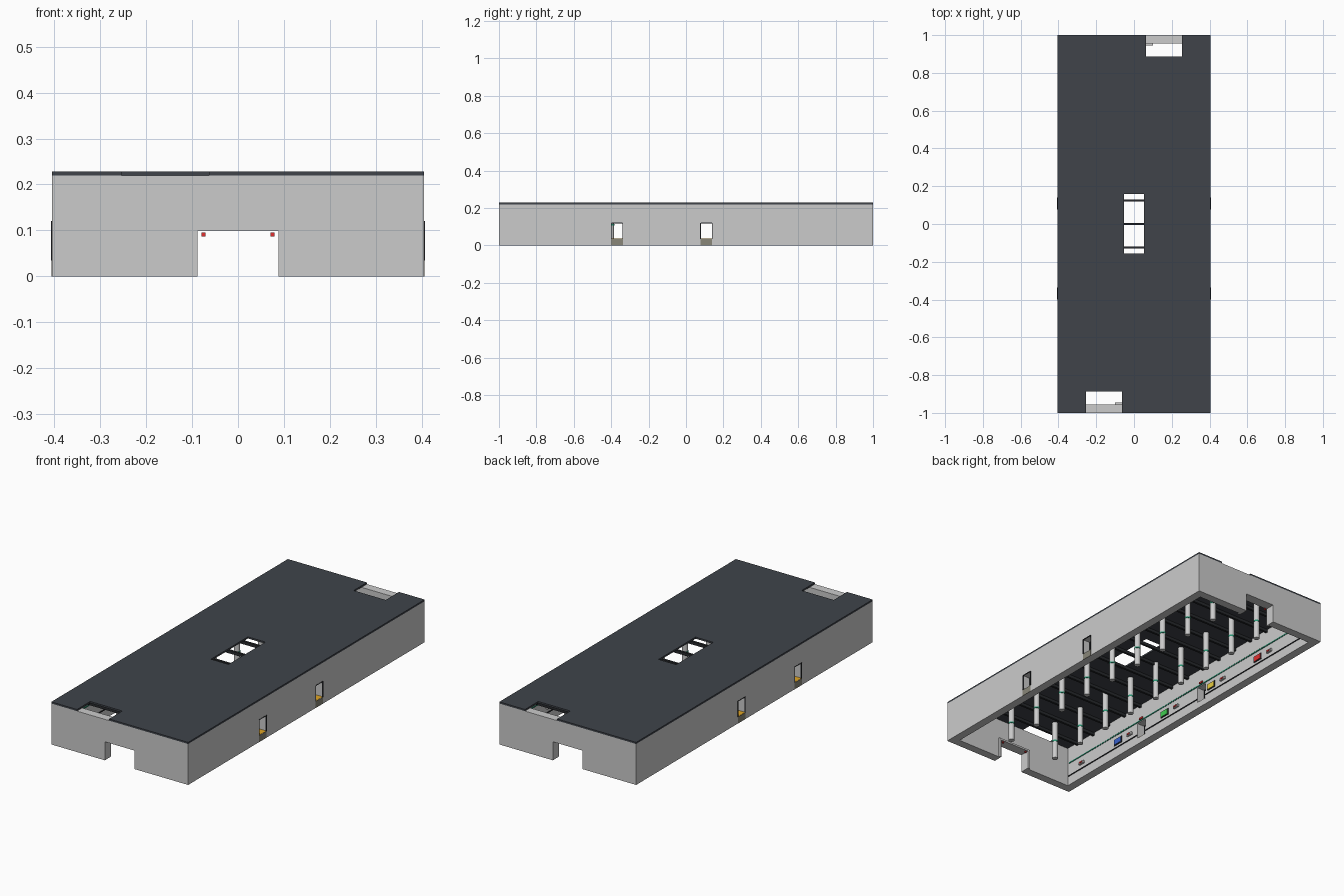
import bpy, bmesh
from mathutils import Matrix, Vector

if "Cube" in bpy.data.objects:
    bpy.data.objects.remove(bpy.data.objects["Cube"])


def mat(name, r, g, b):
    m = bpy.data.materials.new(name)
    m.diffuse_color = (r, g, b, 1)
    m.use_nodes = True
    m.node_tree.nodes["Principled BSDF"].inputs["Base Color"].default_value = m.diffuse_color
    return m


ROOF = mat("slate", 0.05, 0.057, 0.068)
DARK = mat("dark_metal", 0.02, 0.022, 0.025)
ORANGE = mat("orange", 0.75, 0.38, 0.02)
OLIVE = mat("olive_grey", 0.25, 0.24, 0.19)
RED = mat("red", 0.75, 0.03, 0.03)
GREEN = mat("green", 0.05, 0.6, 0.08)
BLUE = mat("blue", 0.04, 0.12, 0.6)
YELLOW = mat("yellow", 0.8, 0.6, 0.05)
TEAL = mat("teal_green", 0.02, 0.3, 0.17)
PALE = mat("pale_concrete", 0.65, 0.65, 0.63)


def finish(name, bm, material=None):
    me = bpy.data.meshes.new(name)
    bm.to_mesh(me)
    bm.free()
    ob = bpy.data.objects.new(name, me)
    bpy.context.collection.objects.link(ob)
    if material:
        me.materials.append(material)
    return ob


def boxes(name, spans, material=None):
    """One object from (x0, x1, y0, y1, z0, z1) spans."""
    bm = bmesh.new()
    for x0, x1, y0, y1, z0, z1 in spans:
        c = Vector(((x0 + x1) / 2, (y0 + y1) / 2, (z0 + z1) / 2))
        s = Matrix.Diagonal((abs(x1 - x0), abs(y1 - y0), abs(z1 - z0), 1))
        bmesh.ops.create_cube(bm, size=1, matrix=Matrix.Translation(c) @ s)
    return finish(name, bm, material)


def cylinders(name, points, radius, height, material):
    bm = bmesh.new()
    for p in points:
        bmesh.ops.create_cone(bm, cap_ends=True, segments=16, radius1=radius, radius2=radius,
                              depth=height, matrix=Matrix.Translation(p))
    for f in bm.faces:
        f.smooth = len(f.verts) == 4
    for e in bm.edges:
        e.smooth = all(len(f.verts) == 4 for f in e.link_faces)
    return finish(name, bm, material)


def cut(ob, spans):
    """Subtract boxes and bake the result."""
    for s in spans:
        cutter = boxes("cutter", [s])
        cutter.hide_render = True
        mod = ob.modifiers.new("cut", 'BOOLEAN')
        mod.operation = 'DIFFERENCE'
        mod.solver = 'EXACT'
        mod.object = cutter
        bpy.context.view_layer.update()
        dg = bpy.context.evaluated_depsgraph_get()
        me = bpy.data.meshes.new_from_object(ob.evaluated_get(dg))
        ob.modifiers.clear()
        ob.data = me
        bpy.data.objects.remove(cutter)


W, L, T = 0.405, 1.0, 0.045          # half width, half length, wall thickness
WX, WY = W - T, L - T                # inner wall faces
TOP, CEIL = 0.228, 0.219
WINDOWS = [(-0.4, -0.338), (0.077, 0.14)]
notches = [(-0.253, -0.063, -1.1, -0.888), (0.063, 0.253, 0.888, 1.1)]

# perimeter walls: open top and bottom, doors at both ends, windows on both sides
walls = boxes("walls", [(-W, W, -L, L, 0, CEIL)])
cut(walls, [(-WX, WX, -WY, WY, -0.1, 0.4), (-0.088, 0.088, -1.1, 1.1, -0.1, 0.099)]
    + [(-1, 1, a, b, 0.035, 0.12) for a, b in WINDOWS])

# flat roof with skylight and two end notches
roof = boxes("roof", [(-W, W, -L, L, CEIL, TOP)], ROOF)
cut(roof, [(-0.052, 0.052, -0.155, 0.158, 0.1, 0.4)]
    + [(*n, 0.1, 0.4) for n in notches])

# ceiling beams
boxes("ceiling_beams", [(-WX, WX, 0.125 * i - 0.006, 0.125 * i + 0.006, 0.203, CEIL)
                        for i in range(-7, 8)], DARK)

# two rows of columns with coloured bands
spots = [(sx * 0.145, 0.2 * i) for sx in (-1, 1) for i in range(-4, 5)]
cylinders("columns", [Vector((x, y, 0.115)) for x, y in spots], 0.015, 0.208, PALE)
cylinders("column_bands", [Vector((x, y, 0.11)) for x, y in spots], 0.0165, 0.008, TEAL)

# window sills and frames, door headers with lamps
sides = (-1, 1)
boxes("window_sills", [(s * (WX + 0.001), s * (W - 0.001), a, b, 0.034, 0.036)
                       for s in sides for a, b in WINDOWS], ORANGE)
boxes("sill_panels", [(s * (W - 0.002), s * (W + 0.0008), a, b, 0.0, 0.035)
                      for s in sides for a, b in WINDOWS], OLIVE)
frames = []
for s in sides:
    for a, b in WINDOWS:
        x0, x1 = s * (W - 0.004), s * (W + 0.0015)
        frames += [(x0, x1, a - 0.001, a + 0.003, 0.035, 0.12),
                   (x0, x1, b - 0.002, b + 0.001, 0.035, 0.12),
                   (x0, x1, a + 0.003, b - 0.002, 0.118, 0.121)]
boxes("window_frames", frames, DARK)
boxes("door_headers", [(-0.1, 0.1, s * WY, s * (WY - 0.009), 0.099, 0.109) for s in sides])
boxes("door_jambs", [(t * 0.089, t * 0.1, s * WY, s * (WY - 0.009), 0, 0.099)
                     for s in sides for t in sides])
boxes("door_lamps", [(t * 0.071, t * 0.079, s * WY, s * (WY - 0.008), 0.087, 0.095)
                     for s in sides for t in sides], RED)

# inner wall fittings: dashed light strip, dark rail, signs and call points
boxes("light_strips", [(s * WX, s * (WX - 0.004), -0.94 + 0.02 * i, -0.926 + 0.02 * i, 0.124, 0.13)
                       for s in sides for i in range(94)], TEAL)
rail = []
for s in sides:
    edges = [-0.95] + [v for w in WINDOWS for v in w] + [0.95]
    rail += [(s * WX, s * (WX - 0.004), edges[i], edges[i + 1], 0.05, 0.055) for i in (0, 2, 4)]
boxes("wall_rails", rail, DARK)
for name, y, m in (("blue_sign", -0.555, BLUE), ("green_sign", -0.185, GREEN),
                   ("yellow_sign", 0.185, YELLOW), ("red_sign", 0.555, RED)):
    boxes(name, [(s * WX, s * (WX - 0.006), y - 0.025, y + 0.025, 0.072, 0.1) for s in sides], m)
    boxes(name + "_backing", [(s * WX, s * (WX - 0.003), y - 0.03, y + 0.03, 0.068, 0.104)
                              for s in sides], DARK)
calls = (-0.84, -0.46, -0.09, 0.28, 0.65)
boxes("call_boxes", [(s * WX, s * (WX - 0.01), y - 0.018, y + 0.018, 0.076, 0.09)
                     for s in sides for y in calls])
boxes("call_buttons", [(s * (WX - 0.01), s * (WX - 0.014), y - 0.009, y + 0.009, 0.079, 0.087)
                       for s in sides for y in calls], RED)
boxes("window_lamps", [(s * WX, s * (WX - 0.008), (a + b) / 2 - 0.012, (a + b) / 2 + 0.012,
                        0.132, 0.141) for s in sides for a, b in WINDOWS], RED)
